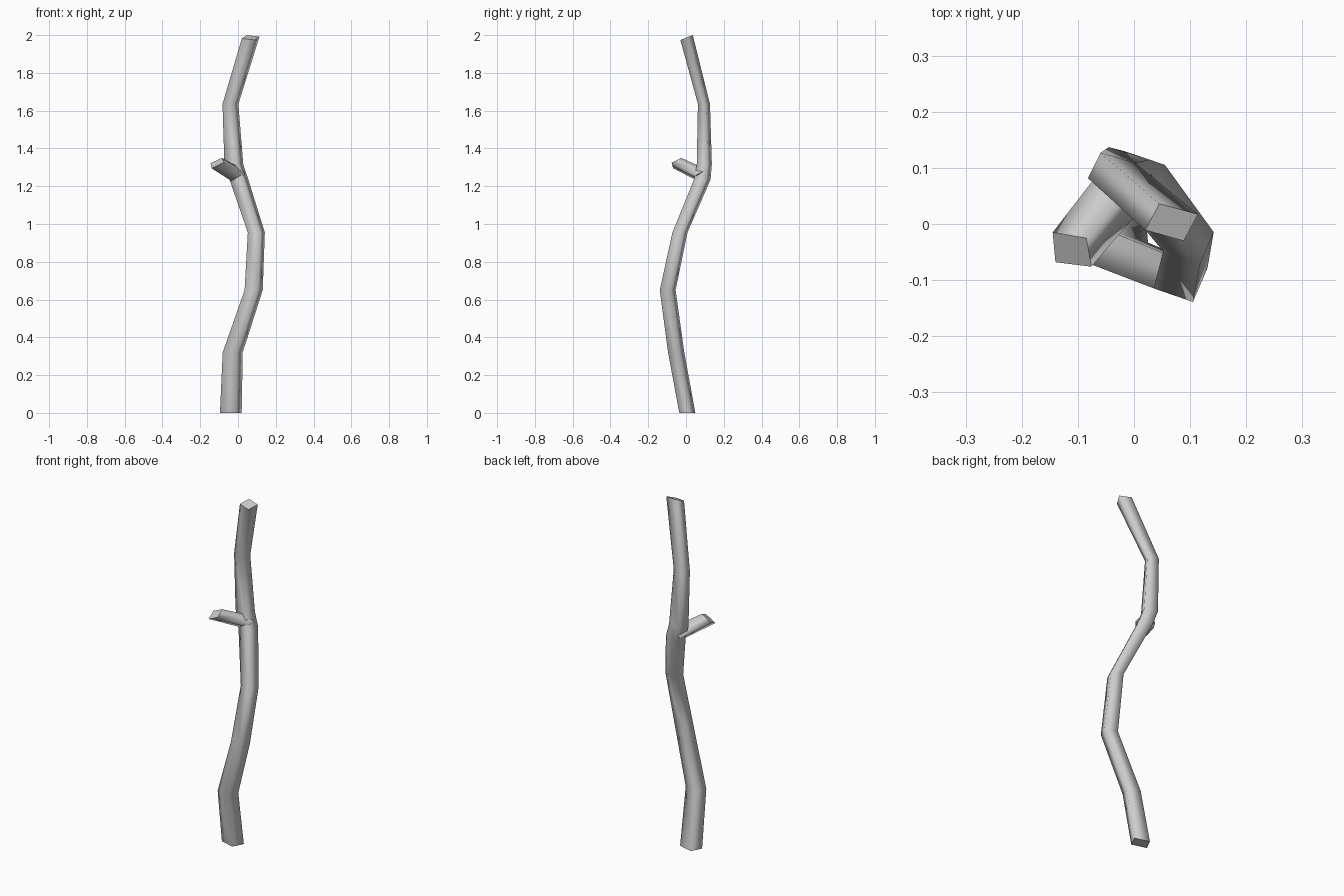
import bpy
import bmesh
from mathutils import Vector

if "Cube" in bpy.data.objects:
    bpy.data.objects.remove(bpy.data.objects["Cube"])


def loft(name, rings):
    """Skin a stack of equal-sized rings; smooth sides, flat end caps."""
    bm = bmesh.new()
    loops = [[bm.verts.new(p) for p in ring] for ring in rings]
    n = len(loops[0])
    for a, b in zip(loops, loops[1:]):
        for i in range(n):
            j = (i + 1) % n
            bm.faces.new((a[i], a[j], b[j], b[i])).smooth = True
    for end in (loops[0], loops[-1]):
        bm.faces.new(end).smooth = False
        for i in range(n):
            bm.edges.get((end[i], end[(i + 1) % n])).smooth = False
    bmesh.ops.recalc_face_normals(bm, faces=bm.faces)
    mesh = bpy.data.meshes.new(name)
    bm.to_mesh(mesh)
    bm.free()
    obj = bpy.data.objects.new(name, mesh)
    bpy.context.collection.objects.link(obj)
    return obj


# Four-sided skewed cross-section, as unit half extents
SECTION = [(-1, -.42), (-.46, 1), (1, .44), (.46, -1)]

# Crooked trunk: centre x, y, z, half width x, half depth y, tilt (dz/dy)
PATH = [
    (-.038, .007, 0, .0575, .0425, 0),
    (-.028, -.052, .32, .053, .043, 0),
    (.083, -.097, .65, .048, .042, 0),
    (.097, -.032, .955, .045, .040, 0),
    (.005, .086, 1.235, .050, .044, 0),
    (-.022, .097, 1.315, .050, .040, 0),
    (-.040, .095, 1.635, .042, .032, 0),
    (.067, .003, 1.987, .047, .033, .38),
]
loft("trunk", [[(x + u * sx, y + v * sy, z + v * sy * tilt) for u, v in SECTION]
               for x, y, z, sx, sy, tilt in PATH])

# Broken-off side branch growing out of the trunk
tip = [Vector(p) for p in ((-.145, -.015, 1.322), (-.085, -.025, 1.35),
                           (-.076, -.076, 1.325), (-.14, -.068, 1.295))]
centre = sum(tip, Vector()) / 4
root = Vector((-.002, .088, 1.258))
loft("branch_stub", [[root + (p - centre) * 1.1 for p in tip], tip])
